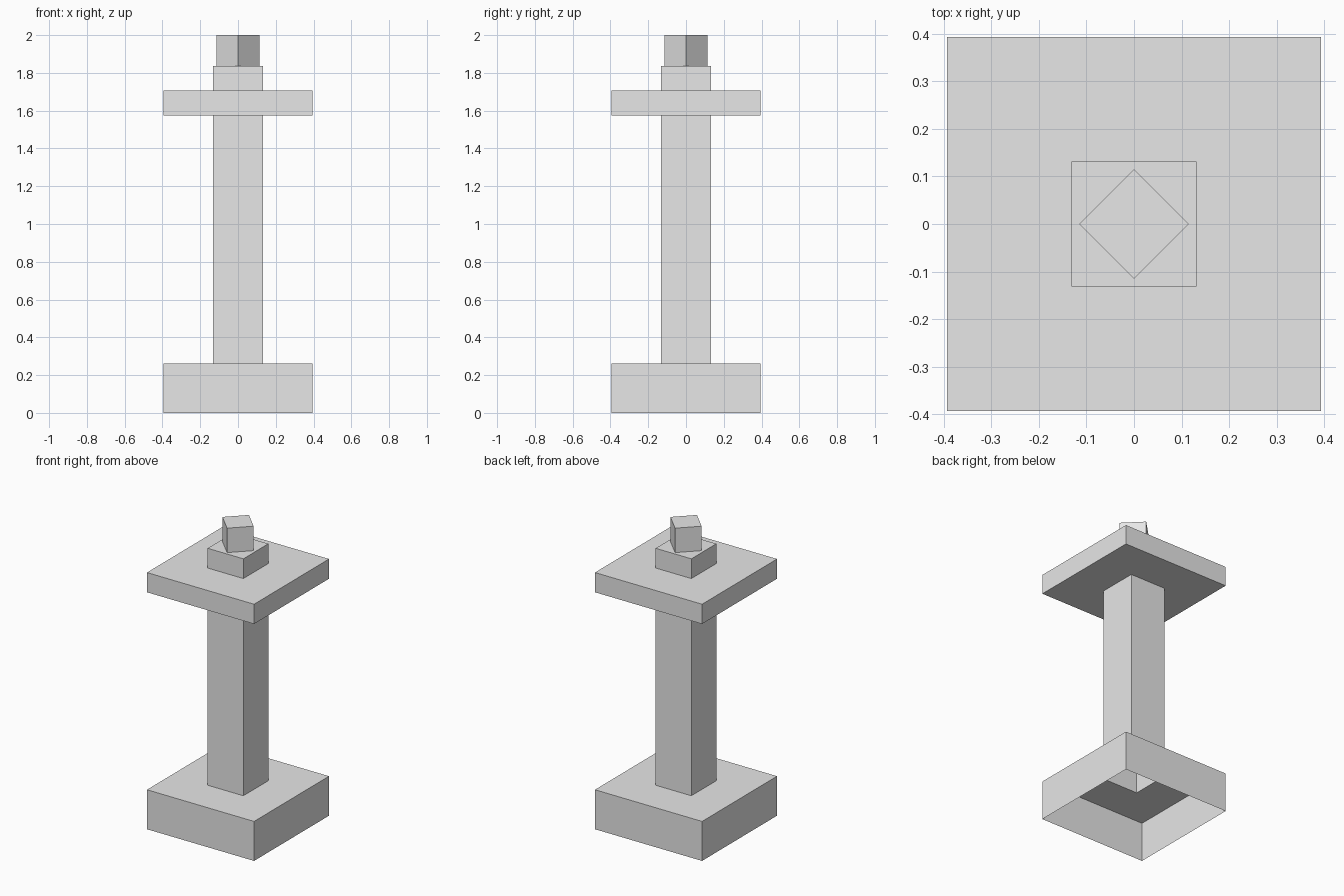
import bpy, bmesh, math
from mathutils import Matrix

if "Cube" in bpy.data.objects:
    bpy.data.objects.remove(bpy.data.objects["Cube"])

grey = bpy.data.materials.new("plain grey")
grey.diffuse_color = (0.8, 0.8, 0.8, 1)
grey.use_nodes = True
grey.node_tree.nodes["Principled BSDF"].inputs["Base Color"].default_value = grey.diffuse_color

U = 0.2625          # column width; the other sizes follow from it
C, W = U / 2, U * 1.5   # half widths of column and plates


def finish(bm, name):
    mesh = bpy.data.meshes.new(name)
    bm.to_mesh(mesh)
    bm.free()
    mesh.materials.append(grey)
    obj = bpy.data.objects.new(name, mesh)
    bpy.context.collection.objects.link(obj)
    return obj


# Pillar: one hollow square shell, open at the bottom (half width, height)
profile = [(W, 0), (W, U), (C, U), (C, 6 * U), (W, 6 * U),
           (W, 6.5 * U), (C, 6.5 * U), (C, 7 * U)]
bm = bmesh.new()
rings = [[bm.verts.new((sx * h, sy * h, z))
          for sx, sy in ((-1, -1), (1, -1), (1, 1), (-1, 1))]
         for h, z in profile]
for low, high in zip(rings, rings[1:]):
    for i in range(4):
        j = (i + 1) % 4
        bm.faces.new((low[i], low[j], high[j], high[i]))
bm.faces.new(rings[-1])
finish(bm, "pillar")

# Small cube on top, turned 45 degrees
edge = 2 - 7 * U
bm = bmesh.new()
bmesh.ops.create_cube(bm, size=edge, matrix=Matrix.Rotation(math.radians(45), 4, 'Z'))
finish(bm, "top_cube").location.z = 2 - edge / 2
